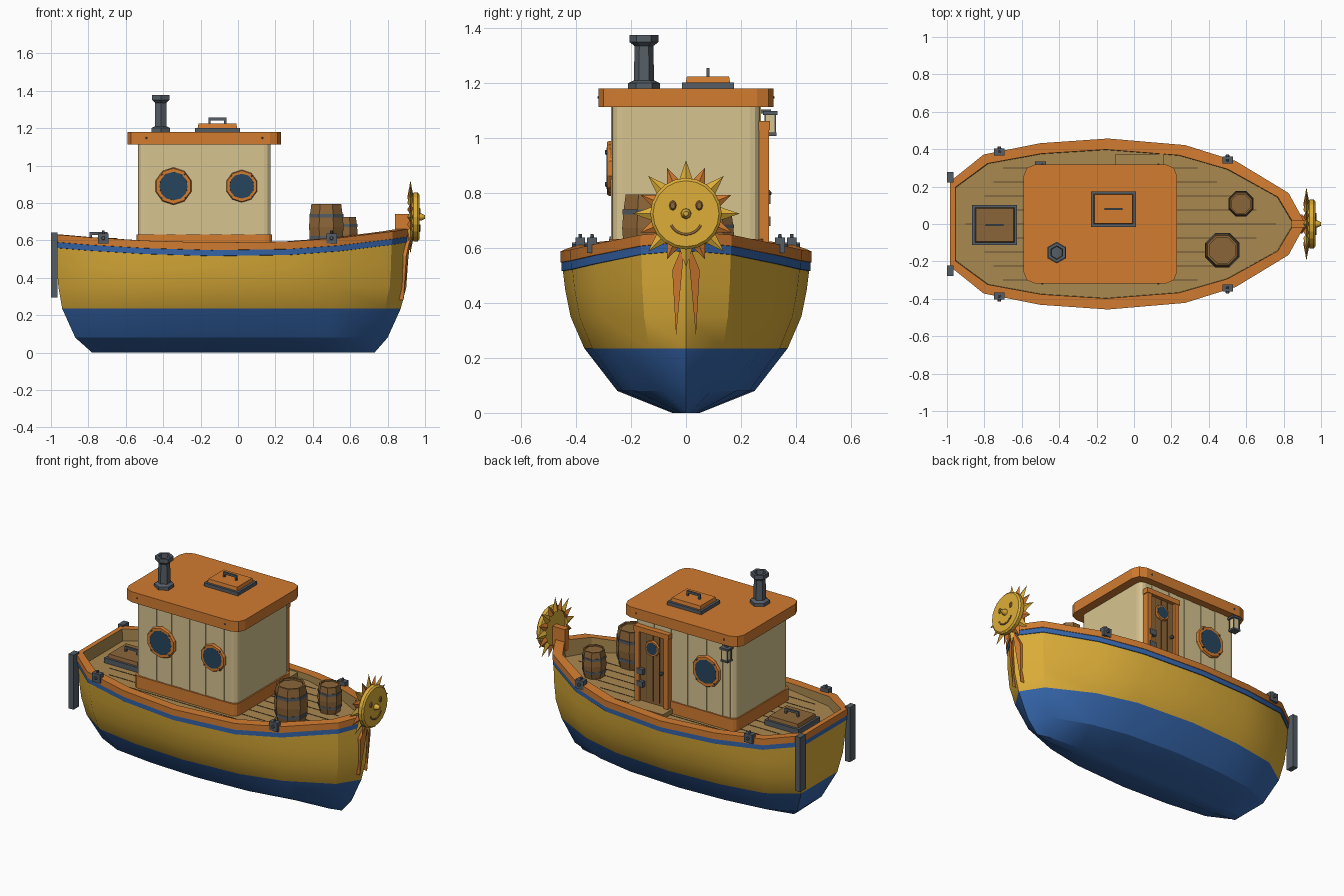
import bpy, bmesh, math
from mathutils import Vector

if "Cube" in bpy.data.objects:
    bpy.data.objects.remove(bpy.data.objects["Cube"])
pi = math.pi

def mat(name, r, g, b):
    m = bpy.data.materials.new(name)
    m.diffuse_color = (r, g, b, 1)
    m.use_nodes = True
    m.node_tree.nodes["Principled BSDF"].inputs["Base Color"].default_value = m.diffuse_color
    return m

ORANGE = mat("orange", .64, .2, .03)
YELLOW = mat("yellow", .72, .42, .04)
BLUE = mat("blue", .035, .13, .4)
CREAM = mat("cream", .68, .55, .28)
WOOD = mat("deck_wood", .4, .25, .08)
BROWN = mat("brown", .26, .13, .04)
DARK = mat("dark_groove", .12, .07, .03)
IRON = mat("iron", .09, .11, .13)
GLASS = mat("glass", .02, .06, .11)

def finish(name, bm, mats, smooth=None):
    bmesh.ops.recalc_face_normals(bm, faces=bm.faces)
    me = bpy.data.meshes.new(name)
    bm.to_mesh(me)
    bm.free()
    for m in mats:
        me.materials.append(m)
    ob = bpy.data.objects.new(name, me)
    bpy.context.collection.objects.link(ob)
    if smooth:
        bpy.ops.object.select_all(action='DESELECT')
        ob.select_set(True)
        bpy.context.view_layer.objects.active = ob
        bpy.ops.object.shade_smooth_by_angle(angle=math.radians(smooth))
    return ob

def box(name, lo, hi, m, corner=0, segs=2):
    """Box between two corners, optionally with rounded upright edges."""
    bm = bmesh.new()
    bmesh.ops.create_cube(bm, size=1)
    for v in bm.verts:
        v.co = Vector([(lo[i] + hi[i]) / 2 + v.co[i] * (hi[i] - lo[i]) for i in range(3)])
    if corner:
        up = [e for e in bm.edges if abs(e.verts[0].co.z - e.verts[1].co.z) > 1e-4]
        bmesh.ops.bevel(bm, geom=up, offset=corner, segments=segs, profile=.5, affect='EDGES')
    return finish(name, bm, [m])

def lathe(name, profile, sides, loc, m, rot=(0, 0, 0), scale=(1, 1, 1), phase=0, smooth=None):
    """Spin (radius, height) points around local z."""
    bm = bmesh.new()
    rings = [[bm.verts.new((r * math.cos(phase + 2 * pi * i / sides), r * math.sin(phase + 2 * pi * i / sides), h))
              for i in range(sides)] for r, h in profile]
    for a, b in zip(rings, rings[1:]):
        for i in range(sides):
            j = (i + 1) % sides
            bm.faces.new((a[i], a[j], b[j], b[i]))
    bm.faces.new(rings[0])
    bm.faces.new(rings[-1])
    bmesh.ops.remove_doubles(bm, verts=bm.verts, dist=1e-6)
    ob = finish(name, bm, [m], smooth)
    ob.location, ob.rotation_euler, ob.scale = loc, rot, scale
    return ob

# Hull outline as seen from above, stern to bow, reused at every level
OUTLINE = [(-.98, .225), (-.8, .37), (-.5, .43), (-.14, .455), (.27, .42), (.54, .335), (.82, .165), (.91, 0)]

def ring(bm, z, stern, bow, half, sheer):
    pts = []
    for x, y in OUTLINE:
        s = (.045 * (x / .98) ** 2 if x < 0 else .075 * (x / .91) ** 2) * sheer
        pts.append((stern + (x + .98) / 1.89 * (bow - stern), y / .455 * half, z + s))
    pts += [(x, -y, z) for x, y, z in reversed(pts[:-1])]
    return [bm.verts.new(p) for p in pts]

def loft(name, levels, mats, bands, caps=()):
    bm = bmesh.new()
    rings = [ring(bm, *lv) for lv in levels]
    n = len(rings[0])
    for k, (a, b) in enumerate(zip(rings, rings[1:])):
        for i in range(n):
            j = (i + 1) % n
            bm.faces.new((a[i], a[j], b[j], b[i])).material_index = bands[k]
    for c in caps:
        bm.faces.new(rings[c]).material_index = bands[c]
    return finish(name, bm, mats, 28)

# Hull, rail and deck
loft("hull", [(0, -.78, .73, .05, 0), (.08, -.87, .80, .25, 0), (.235, -.94, .87, .37, 0),
              (.35, -.96, .90, .42, 0), (.45, -.97, .908, .44, .3), (.515, -.977, .91, .448, 1),
              (.516, -.98, .913, .453, 1), (.548, -.981, .914, .454, 1)],
     [BLUE, YELLOW], [0, 0, 1, 1, 1, 0, 0], [0])
loft("rail", [(.545, -.98, .912, .45, 1), (.547, -.985, .917, .457, 1), (.587, -.985, .917, .457, 1),
              (.587, -.955, .855, .398, 1), (.53, -.95, .85, .395, 0)], [ORANGE, WOOD], [0, 0, 0, 1])
loft("deck", [(.555, -.96, .86, .40, 0), (.54, -.96, .86, .40, 0)], [WOOD], [0, 0], [0, 1])
for i in range(-4, 5):
    y = i * .075
    t = abs(i) / 4
    box("deck_seam", (-.9 + .2 * t, y - .002, .55), (.76 - .42 * t, y + .002, .557), DARK)

# Cabin with plank siding, skirt and roof
box("cabin", (-.535, -.268, .55), (.175, .268, 1.13), CREAM, .035, 3)
box("cabin_skirt", (-.543, -.28, .55), (.183, .28, .632), ORANGE, .035, 3)
widths = [.05, .07, .045, .06, .075, .05, .065, .05, .07, .06, .05]
for s in (-1, 1):
    x = -.5
    for k, w in enumerate(widths):
        d = .27 + .003 * (k % 2)
        ys = sorted((s * .25, s * d))
        box("siding_plank", (x, ys[0], .6), (min(x + w - .002, .14), ys[1], 1.12), CREAM)
        x += w
box("roof", (-.59, -.318, 1.113), (.23, .318, 1.18), ORANGE, .06)
for s in (-1, 1):
    for x in (-.49, .13):
        lathe("roof_rivet", [(.006, 0), (.004, .006)], 6, (x, s * .317, 1.148), IRON, (-s * pi / 2, 0, 0))

# Round windows
def porthole(x, y, z, r, s, rivets=True):
    rot = (-s * pi / 2, 0, 0)
    lathe("porthole_frame", [(r * .74, 0), (r, 0), (r, .012), (r * .95, .02), (r * .76, .02), (r * .74, .008)],
          10, (x, y, z), ORANGE, rot, phase=pi / 10)
    lathe("porthole_glass", [(r * .78, 0), (r * .76, .0205)], 12, (x, y, z), GLASS, rot)
    for i in range(4 if rivets else 0):
        a = pi / 4 + i * pi / 2
        lathe("porthole_rivet", [(.008, 0), (.005, .026)], 6,
              (x + r * .88 * math.cos(a), y, z + r * .88 * math.sin(a)), IRON, rot)

porthole(-.345, -.268, .89, .1, -1)
porthole(.02, -.268, .89, .087, -1)
porthole(-.34, .268, .89, .1, 1)

# Door on the far side
box("door", (-.06, .26, .58), (.125, .285, 1.04), BROWN)
for x in (-.015, .03, .078):
    box("door_seam", (x, .28, .6), (x + .004, .287, 1.03), DARK)
for x in (-.085, .12):
    box("door_post", (x, .26, .58), (x + .03, .303, 1.06), ORANGE)
box("door_lintel", (-.09, .26, 1.03), (.155, .306, 1.062), ORANGE)
porthole(.033, .28, .94, .05, 1, False)
lathe("door_knob", [(.006, 0), (.012, .015), (.012, .022), (.004, .028)], 6, (-.035, .283, .8), IRON, (-pi / 2, 0, 0))
for z in (.68, .76):
    box("door_hinge", (.09, .28, z), (.135, .308, z + .035), IRON)
box("door_step", (-.1, .27, .55), (.16, .375, .585), WOOD)

# Lantern
box("lantern_bracket", (-.51, .26, 1.09), (-.49, .31, 1.105), IRON)
box("lantern_cap", (-.53, .28, 1.085), (-.47, .333, 1.098), IRON)
box("lantern_glass", (-.519, .288, 1.02), (-.481, .325, 1.09), CREAM)
box("lantern_base", (-.525, .283, 1.008), (-.475, .33, 1.02), IRON)
for x in (-.523, -.483):
    for y in (.285, .322):
        box("lantern_bar", (x, y, 1.015), (x + .006, y + .006, 1.09), IRON)

# Hatches on the roof and the aft deck
def hatch(x, y, z, sx, sy, lid):
    box("hatch_frame", (x - sx, y - sy, z - .01), (x + sx, y + sy, z + .022), IRON)
    lathe("hatch_lid", [(2 ** .5, 0), (2 ** .5 * .95, .024)], 4, (x, y, z + .02), lid,
          scale=(sx - .014, sy - .014, 1), phase=pi / 4)
    for s in (-1, 1):
        box("hatch_handle_leg", (x + s * .042 - .006, y - .006, z + .04), (x + s * .042 + .006, y + .006, z + .07), IRON)
    box("hatch_handle_bar", (x - .048, y - .006, z + .062), (x + .048, y + .006, z + .076), IRON)

hatch(-.11, .08, 1.18, .12, .095, ORANGE)
hatch(-.745, -.005, .568, .12, .107, BROWN)

# Chimney
lathe("chimney", [(.058, 0), (.058, .02), (.037, .03), (.034, .155), (.053, .17), (.053, .196), (.036, .196), (.033, .15)],
      6, (-.413, -.153, 1.18), IRON, phase=pi / 2)

# Barrels
def barrel(x, y, r, h):
    lathe("barrel", [(r * .82, 0), (r * .95, h * .25), (r, h * .5), (r * .95, h * .75), (r * .86, h),
                     (r * .74, h), (r * .74, h * .95)], 8, (x, y, .55), BROWN, phase=pi / 8)
    for f in (.22, .7):
        lathe("barrel_hoop", [(r * .95, h * f), (r * .985, h * f), (r * .985, h * (f + .08)), (r * .95, h * (f + .08))],
              8, (x, y, .55), IRON, phase=pi / 8)

barrel(.472, -.14, .1, .245)
barrel(.572, .108, .073, .175)

# Rail cleats and stern posts
for s in (-1, 1):
    for x, y, z in ((-.72, .385, .612), (.5, .342, .612)):
        box("cleat", (x - .028, s * y - .018, z - .03), (x + .028, s * y + .018, z + .026), IRON)
        lathe("cleat_bolt", [(.013, 0), (.009, .03)], 6, (x, s * y, z), IRON, (-s * pi / 2, 0, 0))
        lathe("cleat_knob", [(.009, 0), (.007, .04)], 6, (x, s * y, z), IRON)
    box("stern_post", (-1.0, s * .25 - .028, .295), (-.965, s * .25 + .028, .642), IRON)

# Sun figurehead: rays, disc and face
SZ = .725
for i in range(16):
    a = 2 * pi * i / 16
    long = i % 2 == 0
    lathe("sun_ray", [(.031, 0), (0, .09 if long else .075)], 4,
          (.922, -math.sin(a) * .105, SZ + math.cos(a) * .105),
          YELLOW if long else ORANGE, (a, 0, 0), (.55, 1, 1))
lathe("sun_disc", [(.11, 0), (.13, .012), (.13, .034), (.12, .043)], 20, (.927, 0, SZ), YELLOW, (0, pi / 2, 0))
lathe("sun_nose", [(.02, 0), (.018, .015), (.009, .033)], 8, (.967, 0, SZ), YELLOW, (0, pi / 2, 0), smooth=50)
for s in (-1, 1):
    lathe("sun_eye", [(.014, 0), (.009, .007)], 8, (.969, s * .048, SZ + .03), BROWN, (0, pi / 2, 0), (1.4, 1, 1))
smile = bpy.data.curves.new("sun_smile", 'CURVE')
smile.dimensions = '3D'
smile.bevel_depth = .005
smile.bevel_resolution = 1
sp = smile.splines.new('POLY')
sp.points.add(10)
for i, p in enumerate(sp.points):
    a = pi * (1.15 + .7 * i / 10)
    p.co = (.971, .06 * math.cos(a), SZ - .015 + .06 * math.sin(a), 1)
smile.materials.append(BROWN)
bpy.context.collection.objects.link(bpy.data.objects.new("sun_smile", smile))
box("sun_bracket", (.84, -.02, .6), (.93, .02, .74), ORANGE)

# Pointed trim on each side of the stem
for s in (-1, 1):
    bm = bmesh.new()
    f = bm.faces.new([bm.verts.new(p) for p in ((.925, s * .004, .63), (.9, s * .05, .52), (.885, s * .036, .28))])
    ext = bmesh.ops.extrude_face_region(bm, geom=[f])
    bmesh.ops.translate(bm, vec=(-.03, 0, 0), verts=[g for g in ext["geom"] if isinstance(g, bmesh.types.BMVert)])
    finish("stem_trim", bm, [ORANGE])
